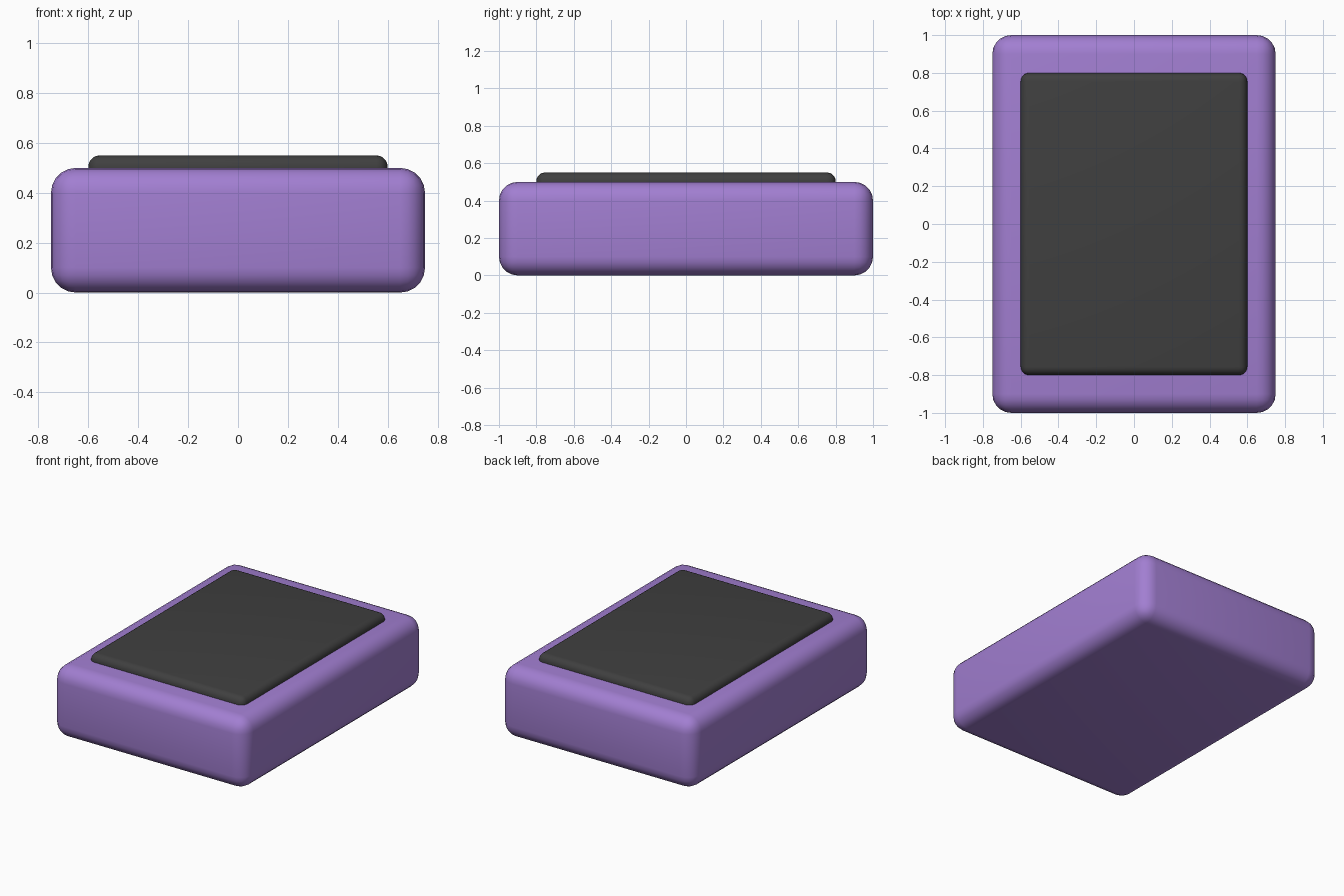
import bpy

if "Cube" in bpy.data.objects:
    bpy.data.objects.remove(bpy.data.objects["Cube"])


def rounded_box(name, size, center, radius, color):
    bpy.ops.mesh.primitive_cube_add(size=1, location=center)
    ob = bpy.context.object
    ob.name = name
    ob.scale = size
    bpy.ops.object.transform_apply(location=False, rotation=False, scale=True)
    bevel = ob.modifiers.new("rounding", 'BEVEL')
    bevel.width = radius
    bevel.segments = 5
    bevel.limit_method = 'NONE'
    bpy.ops.object.shade_smooth()
    mat = bpy.data.materials.new(name + "_colour")
    mat.diffuse_color = color
    mat.use_nodes = True
    mat.node_tree.nodes["Principled BSDF"].inputs["Base Color"].default_value = mat.diffuse_color
    ob.data.materials.append(mat)
    return ob


# Purple body standing on the ground
rounded_box("body", (1.5, 2.0, 0.5), (0, 0, 0.25), 0.1, (0.36, 0.21, 0.64, 1))

# Dark panel, half sunk into the top of the body
rounded_box("top_panel", (1.2, 1.6, 0.1), (0, 0, 0.5), 0.045, (0.05, 0.05, 0.05, 1))
